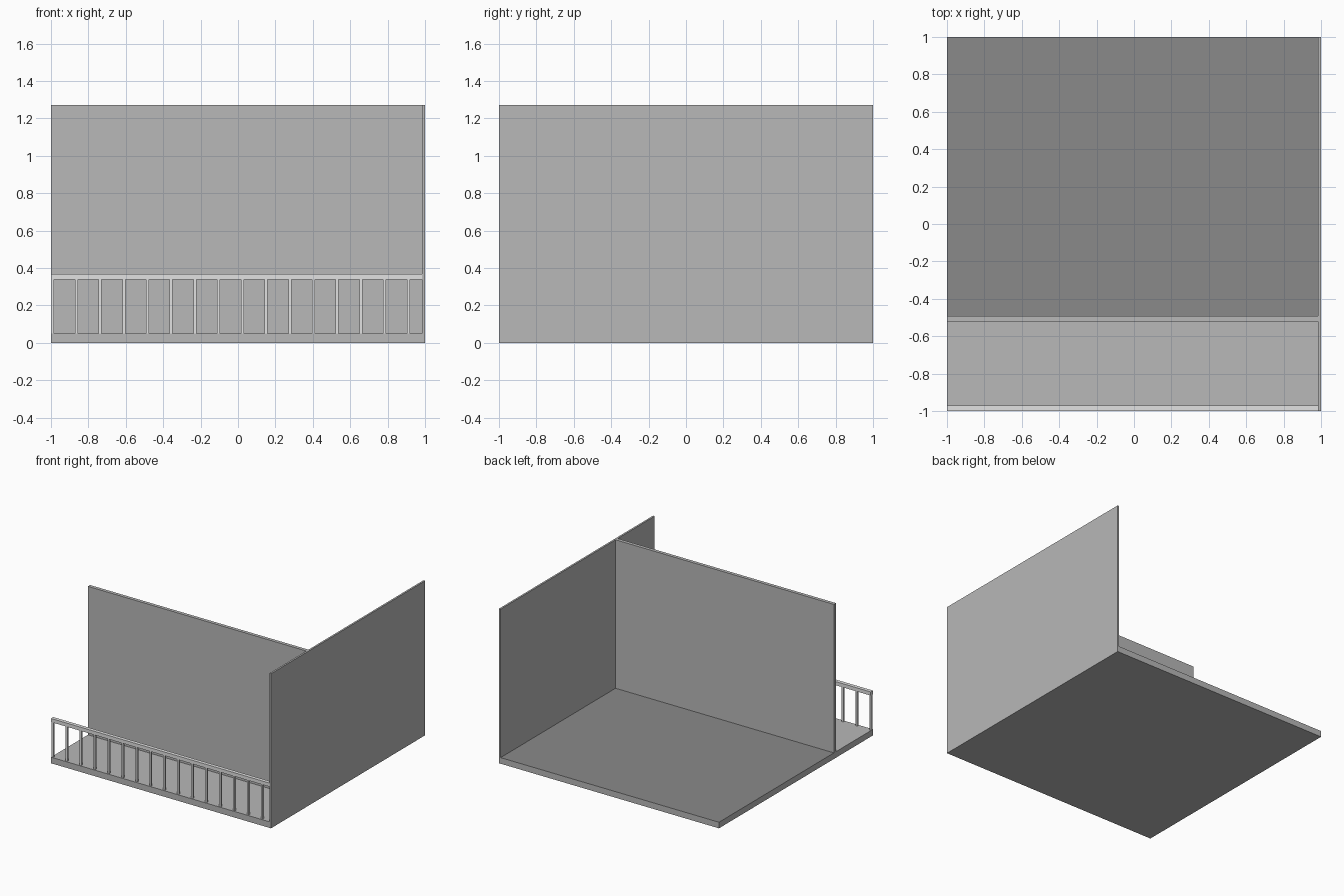
import bpy

if "Cube" in bpy.data.objects:
    bpy.data.objects.remove(bpy.data.objects["Cube"])

def material(name, v):
    m = bpy.data.materials.new(name)
    m.diffuse_color = (v, v, v, 1)
    m.use_nodes = True
    m.node_tree.nodes["Principled BSDF"].inputs["Base Color"].default_value = m.diffuse_color
    return m

WALL = material("mid_grey", 0.48)
RAIL = material("light_grey", 0.76)
FLOOR = material("dark_grey", 0.255)

def box(name, lo, hi, mat):
    bpy.ops.mesh.primitive_cube_add(size=1, location=[(a + b) / 2 for a, b in zip(lo, hi)])
    ob = bpy.context.object
    ob.name = name
    ob.scale = [b - a for a, b in zip(lo, hi)]
    bpy.ops.object.transform_apply(location=False, rotation=False, scale=True)
    ob.data.materials.append(mat)
    return ob

XR = 0.985   # inner face of the side wall

# Floor slabs: balcony strip and room, room has a dark top face
box("balcony_slab", (-1, -1, 0), (XR, -0.505, 0.05), WALL)
room = box("room_slab", (-1, -0.505, 0), (XR, 1, 0.05), WALL)
room.data.materials.append(FLOOR)
for p in room.data.polygons:
    if p.normal.z > 0.5:
        p.material_index = 1

# Walls
box("side_wall", (XR, -1, 0), (1, 1, 1.27), WALL)
box("partition_wall", (-1, -0.52, 0.05), (XR, -0.492, 1.27), WALL)

# Balcony railing
box("handrail", (-1, -1, 0.338), (XR, -0.97, 0.368), RAIL)
for i in range(16):
    x = -0.991 + i * 0.1268
    box(f"baluster_{i + 1}", (x - 0.008, -0.993, 0.05), (x + 0.008, -0.977, 0.338), RAIL)
